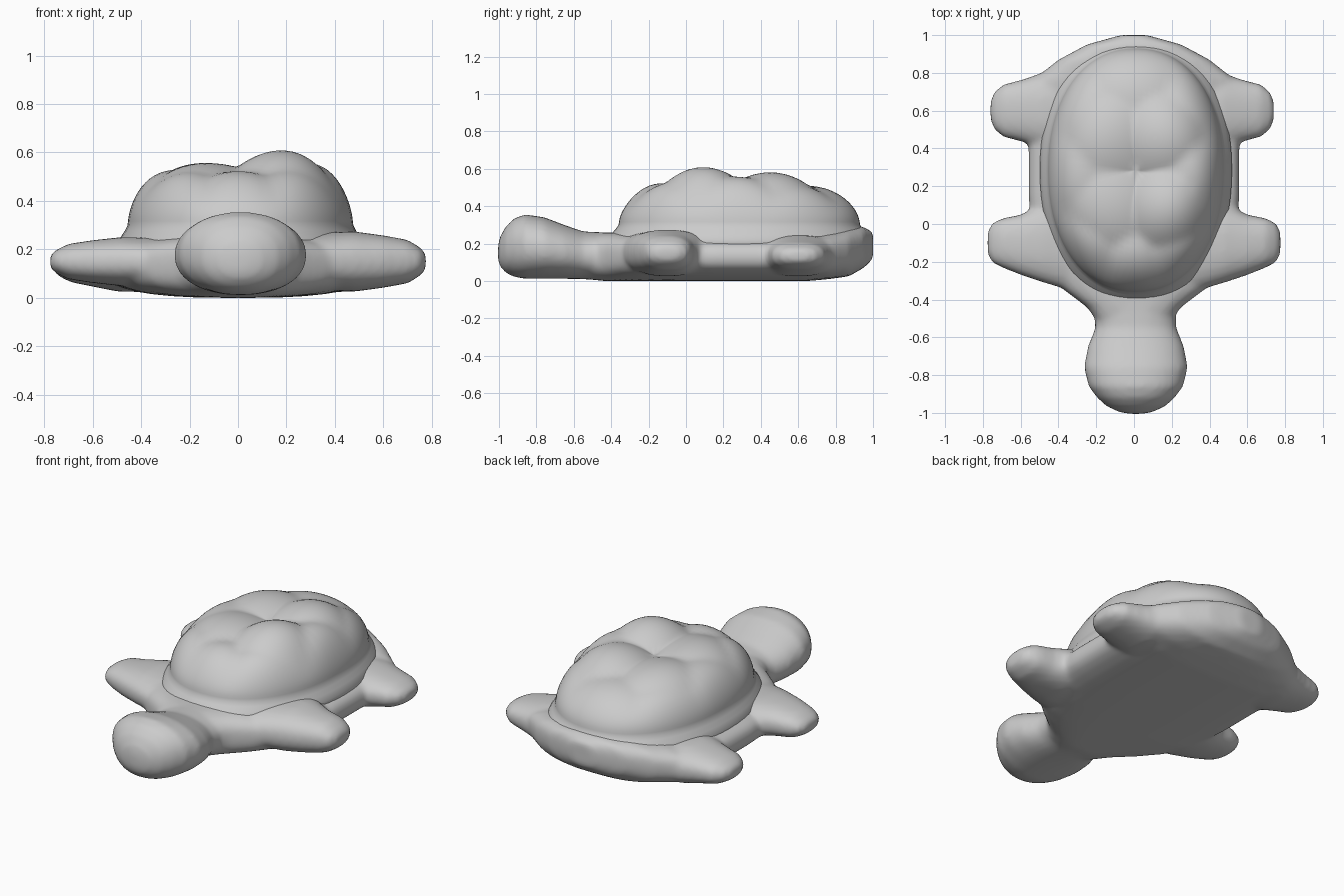
import bpy, bmesh, math


def make_object(name, bm, smoothing):
    bmesh.ops.recalc_face_normals(bm, faces=bm.faces)
    for f in bm.faces:
        f.smooth = True
    mesh = bpy.data.meshes.new(name)
    bm.to_mesh(mesh)
    bm.free()
    obj = bpy.data.objects.new(name, mesh)
    bpy.context.collection.objects.link(obj)
    if name == "body":
        remesh = obj.modifiers.new("fuse", 'REMESH')
        remesh.mode = 'VOXEL'
        remesh.voxel_size = 0.016
        remesh.use_smooth_shade = True
    soft = obj.modifiers.new("soften", 'SMOOTH')
    soft.factor = 0.5
    soft.iterations = smoothing
    return obj


def sgn_pow(v, p):
    return math.copysign(abs(v) ** p, v)


def skin(bm, rings):
    n = len(rings[0])
    for a, b in zip(rings, rings[1:]):
        for i in range(n):
            j = (i + 1) % n
            bm.faces.new((a[i], a[j], b[j], b[i]))


def loft(bm, axis, sections, expo=2.4, n=32):
    """Closed loft; each section = (position, centre, half width, z low, z high)."""
    rings = []
    for pos, c, hw, lo, hi in sections:
        ring = []
        for i in range(n):
            a = 2 * math.pi * i / n
            u = c + hw * sgn_pow(math.cos(a), 2 / expo)
            z = (lo + hi) / 2 + (hi - lo) / 2 * sgn_pow(math.sin(a), 2 / expo)
            ring.append(bm.verts.new((pos, u, z) if axis == 'x' else (u, pos, z)))
        rings.append(ring)
    skin(bm, rings)
    bm.faces.new(rings[0][::-1])
    bm.faces.new(rings[-1])


# torso
bm = bmesh.new()
loft(bm, 'y', [
    (-0.52, 0, 0.19, 0.01, 0.25), (-0.44, 0, 0.25, 0.00, 0.26),
    (-0.35, 0, 0.37, 0.00, 0.26), (-0.25, 0, 0.47, 0.00, 0.26),
    (-0.10, 0, 0.54, 0.00, 0.26), (0.15, 0, 0.56, 0.00, 0.26),
    (0.45, 0, 0.56, 0.00, 0.26), (0.65, 0, 0.56, 0.00, 0.26),
    (0.76, 0, 0.54, 0.01, 0.27), (0.87, 0, 0.40, 0.025, 0.29),
    (0.95, 0, 0.25, 0.07, 0.29), (1.00, 0, 0.07, 0.12, 0.26)], expo=2.7)
# head and neck
loft(bm, 'y', [
    (-1.005, 0.01, 0.035, 0.11, 0.19), (-0.995, 0.01, 0.09, 0.08, 0.235),
    (-0.965, 0.01, 0.155, 0.045, 0.29), (-0.92, 0.01, 0.205, 0.022, 0.335),
    (-0.86, 0.01, 0.25, 0.012, 0.356), (-0.76, 0.01, 0.275, 0.012, 0.342),
    (-0.65, 0.01, 0.255, 0.012, 0.30), (-0.55, 0.01, 0.215, 0.01, 0.265),
    (-0.40, 0.00, 0.22, 0.00, 0.26)], expo=2.15)
# flippers: the two sides differ slightly
for s, thick, back_x in ((1, 1.08, -0.01), (-1, 0.88, 0.01)):
    front = [(0.25, -0.10, 0.28, 0.11), (0.48, -0.10, 0.21, 0.115),
             (0.60, -0.11, 0.160, 0.10), (0.70, -0.10, 0.130, 0.083),
             (0.75, -0.10, 0.105, 0.055), (0.775, -0.10, 0.06, 0.03)]
    back = [(0.25, 0.60, 0.24, 0.11), (0.48, 0.60, 0.20, 0.11),
            (0.58, 0.60, 0.165, 0.09), (0.68, 0.60, 0.14, 0.07),
            (0.73, 0.60, 0.10, 0.045), (0.75, 0.60, 0.05, 0.025)]
    loft(bm, 'x', [(s * x, y, w, 0.15 - h * thick, 0.15 + h * thick)
                   for x, y, w, h in front])
    loft(bm, 'x', [(s * (x + back_x), y, w, 0.135 - h, 0.135 + h)
                   for x, y, w, h in back])
make_object("body", bm, 7)

# domed shell with raised plates: (x, y, height, radius)
plates = [(0.20, 0.08, 0.11, 0.25), (-0.15, 0.08, 0.055, 0.25),
          (0.18, 0.46, 0.08, 0.24), (-0.16, 0.46, 0.055, 0.24),
          (0.36, 0.26, 0.075, 0.24), (-0.36, 0.26, 0.045, 0.24),
          (0.28, -0.12, 0.06, 0.22), (-0.28, -0.12, 0.05, 0.22),
          (0.32, 0.60, 0.04, 0.20), (-0.32, 0.60, 0.03, 0.20),
          (0.00, 0.74, 0.02, 0.20), (0.00, -0.20, 0.045, 0.18)]


def shell_height(x, y, r):
    bump = max(0, max(h * (1 - ((x - px) ** 2 + (y - py) ** 2) / w ** 2)
                      for px, py, h, w in plates))
    return 0.30 + 0.205 * math.sqrt(max(0, 1 - r ** 4)) + bump * (1 - r ** 8)


CX, CY = 0.01, 0.285
N, R = 72, 28


def shell_ring(scale, z=None):
    ring = []
    for i in range(N):
        a = 2 * math.pi * i / N
        x = CX + 0.465 * scale * sgn_pow(math.cos(a), 0.92)
        y = CY + 0.645 * scale * sgn_pow(math.sin(a), 0.92)
        ring.append(bm.verts.new((x, y, shell_height(x, y, scale) if z is None else z)))
    return ring


bm = bmesh.new()
rings = [shell_ring(math.sin(math.pi / 2 * k / R)) for k in range(1, R + 1)]
# flared rim that sinks into the body
rings += [shell_ring(s, z) for s, z in
          ((1.025, 0.278), (1.06, 0.253), (1.10, 0.225), (1.09, 0.15))]
skin(bm, rings)
top = bm.verts.new((CX, CY, shell_height(CX, CY, 0)))
for i in range(N):
    bm.faces.new((top, rings[0][i], rings[0][(i + 1) % N]))
bm.faces.new(rings[-1])
make_object("shell", bm, 2)
